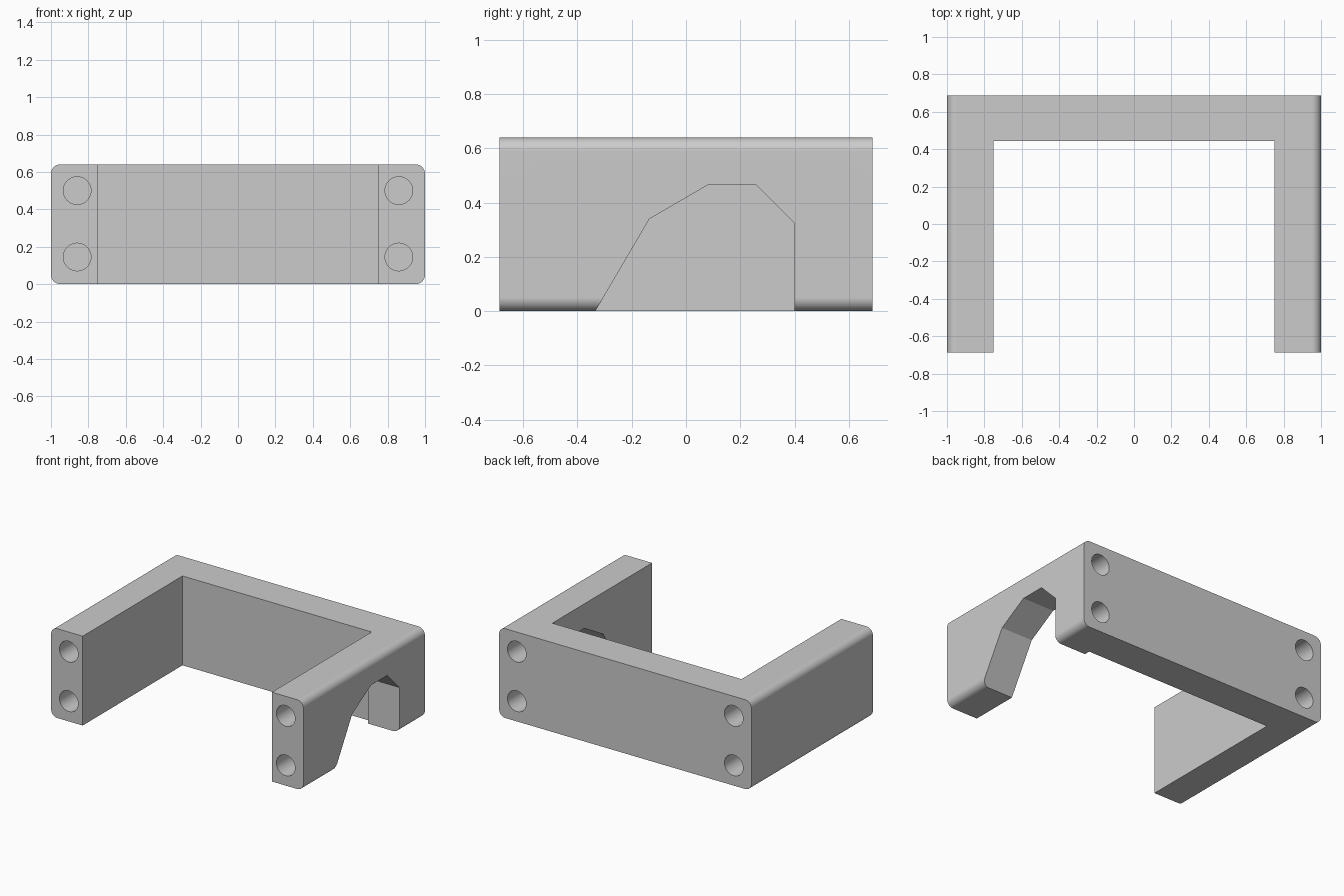
import bpy
import bmesh
import math
from mathutils import Vector

default = bpy.data.objects.get("Cube")
if default:
    bpy.data.objects.remove(default, do_unlink=True)

HALF_X, HALF_Y, HEIGHT = 1.0, 0.6875, 0.64
INNER_X, INNER_Y = 0.75, 0.4425
CORNER = 0.05
HOLE_RADIUS, HOLE_DEPTH = 0.074, 0.25

grey = bpy.data.materials.new("light grey")
grey.use_nodes = True
colour = (0.6, 0.6, 0.6, 1)
grey.diffuse_color = colour
grey.node_tree.nodes["Principled BSDF"].inputs["Base Color"].default_value = colour


def prism(name, points, place, low, high):
    """Extrude a 2D outline from low to high; place(u, v, depth) gives the 3D point."""
    bm = bmesh.new()
    face = bm.faces.new([bm.verts.new(place(u, v, low)) for u, v in points])
    shift = Vector(place(0, 0, high)) - Vector(place(0, 0, low))
    new = bmesh.ops.extrude_face_region(bm, geom=[face])["geom"]
    bmesh.ops.translate(bm, verts=[g for g in new if isinstance(g, bmesh.types.BMVert)], vec=shift)
    bmesh.ops.recalc_face_normals(bm, faces=bm.faces)
    mesh = bpy.data.meshes.new(name)
    bm.to_mesh(mesh)
    bm.free()
    mesh.materials.append(grey)
    obj = bpy.data.objects.new(name, mesh)
    bpy.context.collection.objects.link(obj)
    return obj


def arc(cx, cy, radius, start, end, steps):
    angles = [math.radians(start + (end - start) * i / steps) for i in range(steps + 1)]
    return [(cx + radius * math.cos(a), cy + radius * math.sin(a)) for a in angles]


def along_x(u, v, d):
    return (d, u, v)


def along_y(u, v, d):
    return (u, d, v)


def along_z(u, v, d):
    return (u, v, d)


# Bracket body: rounded rectangle running front to back
right, top = HALF_X - CORNER, HEIGHT - CORNER
corners = [(right, top), (-right, top), (-right, CORNER), (right, CORNER)]
outline = []
for i, (x, z) in enumerate(corners):
    outline += arc(x, z, CORNER, 90 * i, 90 * i + 90, 8)
body = prism("bracket_body", outline, along_y, -HALF_Y, HALF_Y)

# Open bay between the two arms
bay = [(-INNER_X, -1), (INNER_X, -1), (INNER_X, INNER_Y), (-INNER_X, INNER_Y)]
cutters = [prism("bay_cutter", bay, along_z, -0.1, 1)]

# Angular arch under the left arm
arch = [(-0.393, -0.1), (-0.135, 0.34), (0.08, 0.465), (0.26, 0.465), (0.4, 0.325), (0.4, -0.1)]
cutters.append(prism("arch_cutter", arch, along_x, 0.6, 1.1))

# Blind screw holes in the arm ends and the back wall
for x in (-0.86, 0.86):
    for z in (0.145, 0.5):
        circle = arc(x, z, HOLE_RADIUS, 0, 360, 40)[:-1]
        for end in (-1, 1):
            cutters.append(prism("hole_cutter", circle, along_y,
                                 end * (HALF_Y - HOLE_DEPTH), end * (HALF_Y + 0.1)))

for cutter in cutters:
    cutter.hide_render = True
    mod = body.modifiers.new("cut", "BOOLEAN")
    mod.operation = "DIFFERENCE"
    mod.solver = "EXACT"
    mod.object = cutter

# Apply the cuts and drop the cutters
bpy.context.view_layer.update()
graph = bpy.context.evaluated_depsgraph_get()
finished = bpy.data.meshes.new_from_object(body.evaluated_get(graph))
body.modifiers.clear()
body.data = finished
finished.materials.clear()
finished.materials.append(grey)
for poly in finished.polygons:
    poly.material_index = 0
for cutter in cutters:
    bpy.data.objects.remove(cutter, do_unlink=True)

# Smooth rounded edges and holes, crisp flats
bpy.ops.object.select_all(action="DESELECT")
body.select_set(True)
bpy.context.view_layer.objects.active = body
bpy.ops.object.shade_smooth_by_angle(angle=math.radians(25))
weighted = body.modifiers.new("weighted normals", "WEIGHTED_NORMAL")
weighted.keep_sharp = True
